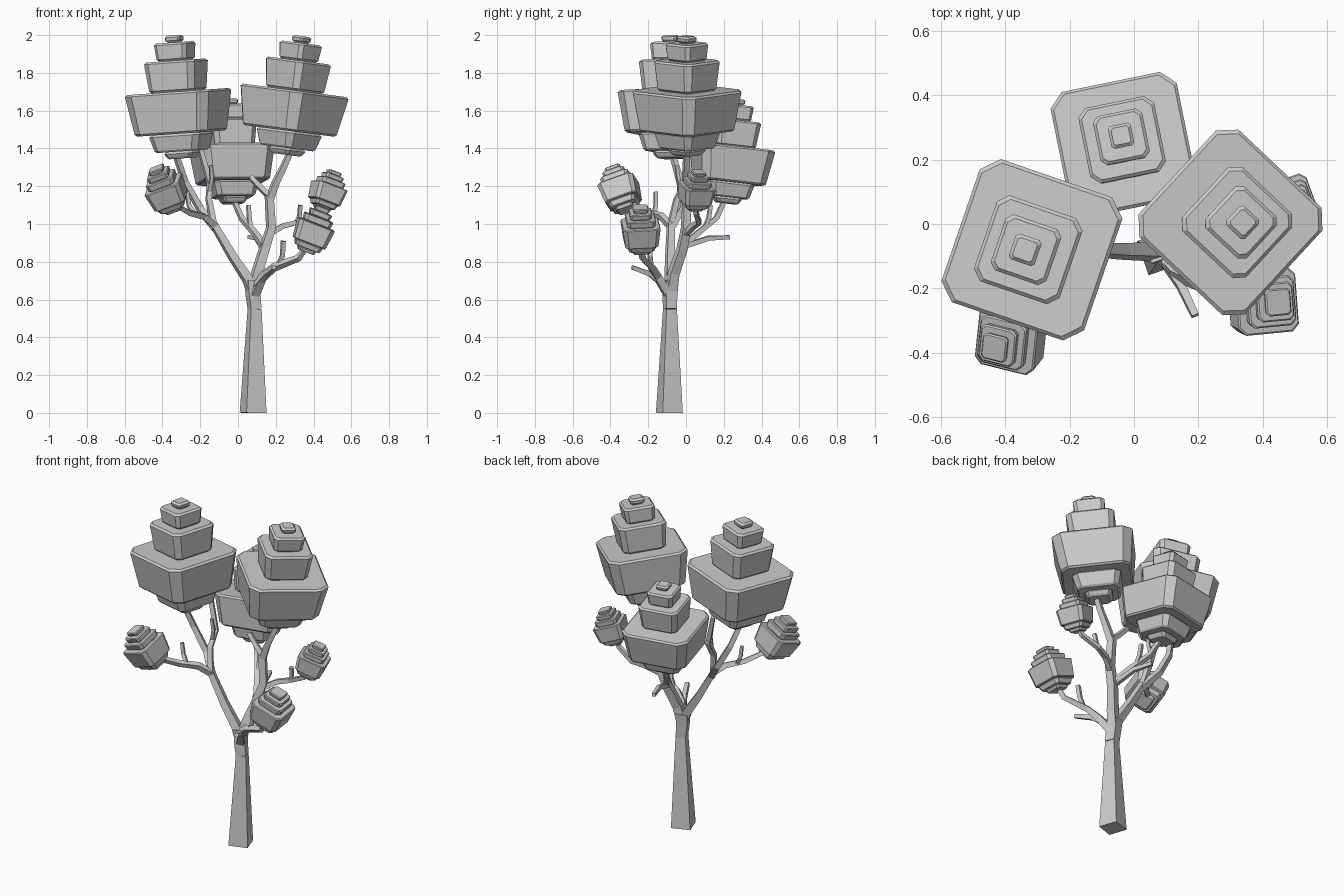
import bpy, bmesh, math
from mathutils import Vector, Matrix

cube = bpy.data.objects.get("Cube")
if cube:
    bpy.data.objects.remove(cube, do_unlink=True)

# One plain colour for the whole tree
GREY = (0.6, 0.6, 0.6, 1.0)
grey = bpy.data.materials.new("plain_grey")
grey.use_nodes = True
grey.diffuse_color = GREY
shader = next(n for n in grey.node_tree.nodes if n.type == 'BSDF_PRINCIPLED')
shader.inputs["Base Color"].default_value = GREY
shader.inputs["Roughness"].default_value = 0.9


def loft(name, rings):
    """Skin a stack of equal-length point rings and cap both ends."""
    bm = bmesh.new()
    loops = [[bm.verts.new(p) for p in ring] for ring in rings]
    n = len(loops[0])
    for low, high in zip(loops, loops[1:]):
        for i in range(n):
            j = (i + 1) % n
            bm.faces.new((low[i], low[j], high[j], high[i]))
    bm.faces.new(loops[0][::-1])
    bm.faces.new(loops[-1])
    bmesh.ops.recalc_face_normals(bm, faces=bm.faces)
    mesh = bpy.data.meshes.new(name)
    bm.to_mesh(mesh)
    bm.free()
    mesh.materials.append(grey)
    obj = bpy.data.objects.new(name, mesh)
    bpy.context.collection.objects.link(obj)
    return obj


def limb(name, start, end, *points):
    """Square tapering limb; start and end are half widths."""
    pts = [Vector(p) for p in points]
    up = Vector((0, 0, 1))
    side = Vector((math.cos(math.radians(19)), math.sin(math.radians(19)), 0))
    rings = []
    for i, p in enumerate(pts):
        ahead = (pts[min(i + 1, len(pts) - 1)] - p).normalized()
        behind = (p - pts[max(i - 1, 0)]).normalized()
        tangent = (ahead + behind).normalized()
        side = up.rotation_difference(tangent) @ side
        up = tangent
        other = tangent.cross(side)
        r = start + (end - start) * i / (len(pts) - 1)
        rings.append([p + r * (a * side + b * other)
                      for a, b in ((-1, -1), (1, -1), (1, 1), (-1, 1))])
    return loft(name, rings)


def stepped_profile(tiers, base):
    """Turn (bottom radius, top radius, height) tiers into bevelled rings."""
    z, out = base, []
    for low, high, height in tiers:
        bevel = 0.045
        out += [(low - bevel, z), (low, z + bevel),
                (high, z + height - bevel), (high - bevel, z + height)]
        z += height
    return out


BIG = stepped_profile([(.30, .34, .16), (.52, .60, .40), (.87, 1.0, .95),
                       (.54, .60, .70), (.36, .39, .41), (.17, .18, .16)], -1.035)
SMALL = stepped_profile([(.45, .50, .20), (.68, .75, .30), (.88, 1.0, 1.1),
                         (.74, .78, .38), (.56, .60, .32), (.38, .42, .25)], -1.05)


def clump(name, profile, size, centre, axis, turn):
    """Stepped leaf clump made of corner-cut squares along a tilted axis."""
    tilt = Vector((0, 0, 1)).rotation_difference(Vector(axis)).to_matrix()
    frame = tilt @ Matrix.Rotation(math.radians(turn), 3, 'Z')
    rings = []
    for r, z in profile:
        c = r * 0.78
        outline = ((r, -c), (r, c), (c, r), (-c, r),
                   (-r, c), (-r, -c), (-c, -r), (c, -r))
        rings.append([Vector(centre) + frame @ Vector((x, y, z)) * size
                      for x, y in outline])
    return loft(name, rings)


# Trunk
limb("trunk_lower", .056, .029, (.08, -.088, 0), (.088, -.085, .55))
limb("trunk_upper", .029, .033, (.088, -.085, .55), (.08, -.085, .62), (.075, -.08, .70))

# Left limb and its branches
limb("left_limb", .027, .017, (.08, -.085, .64), (.05, -.085, .71), (-.03, -.085, .83),
     (-.13, -.08, 1.0))
limb("left_front_branch", .017, .012, (-.12, -.08, .99), (-.18, -.13, 1.04),
     (-.26, -.2, 1.06), (-.33, -.28, 1.1))
limb("left_front_twig", .011, .009, (-.23, -.17, 1.05), (-.26, -.16, 1.1), (-.27, -.16, 1.17))
limb("left_crown_branch", .018, .013, (-.12, -.08, .98), (-.2, -.02, 1.08),
     (-.28, -.03, 1.22), (-.34, -.08, 1.4))
limb("left_inner_branch", .015, .012, (-.13, -.08, 1.0), (-.155, -.05, 1.13),
     (-.15, .0, 1.22), (-.2, .02, 1.4))
limb("left_inner_twig", .010, .008, (-.155, -.03, 1.17), (-.14, -.04, 1.24), (-.145, -.05, 1.31))

# Right limb and its branches
limb("right_limb", .027, .019, (.08, -.08, .64), (.1, -.065, .74), (.14, -.02, .87),
     (.175, .0, .98), (.165, .005, 1.15))
limb("right_crown_branch", .019, .013, (.166, .005, 1.13), (.2, .0, 1.22),
     (.24, .0, 1.3), (.29, .005, 1.41))
limb("right_inner_twig", .014, .012, (.165, .005, 1.15), (.12, .01, 1.19), (.065, .02, 1.25))
limb("right_side_branch", .015, .010, (.17, .0, .95), (.24, .04, .99), (.32, .07, 1.01),
     (.42, .05, 1.06), (.455, .045, 1.12))
limb("right_side_twig", .010, .010, (.305, .065, 1.0), (.325, .06, 1.04), (.33, .05, 1.1))

# Back branches
limb("back_branch", .016, .011, (.14, -.02, .88), (.09, .06, .95), (.02, .16, 1.03),
     (-.03, .21, 1.14))
limb("back_upper_twig", .011, .010, (.065, .1, .98), (.06, .12, 1.03), (.055, .13, 1.1))
limb("back_lower_twig", .014, .010, (.13, -.02, .88), (.1, .12, .925), (.06, .23, .93))

# Low front branches
limb("low_branch", .022, .011, (.085, -.09, .62), (.13, -.15, .72), (.19, -.18, .77),
     (.32, -.23, .82), (.37, -.24, .89))
limb("low_upright_twig", .011, .011, (.21, -.185, .775), (.235, -.19, .83), (.24, -.2, .91))
limb("low_front_twig", .016, .011, (.1, -.12, .68), (.145, -.19, .735), (.19, -.285, .77))

# Leaf clumps
clump("left_crown", BIG, .235, (-.31, -.08, 1.59), (-.07, 0, 1), -19)
clump("right_crown", BIG, .228, (.287, .005, 1.6), (.13, 0, 1), 47)
clump("back_crown", BIG, .2, (-.03, .237, 1.315), (-.03, .11, 1), 11.5)
clump("left_small_clump", SMALL, .1, (-.375, -.345, 1.165), (-.4, -.27, .87), -10)
clump("right_upper_clump", SMALL, .084, (.47, .052, 1.16), (.32, .12, .95), 20)
clump("right_lower_clump", SMALL, .1, (.395, -.24, .95), (.36, -.02, .93), 5)
